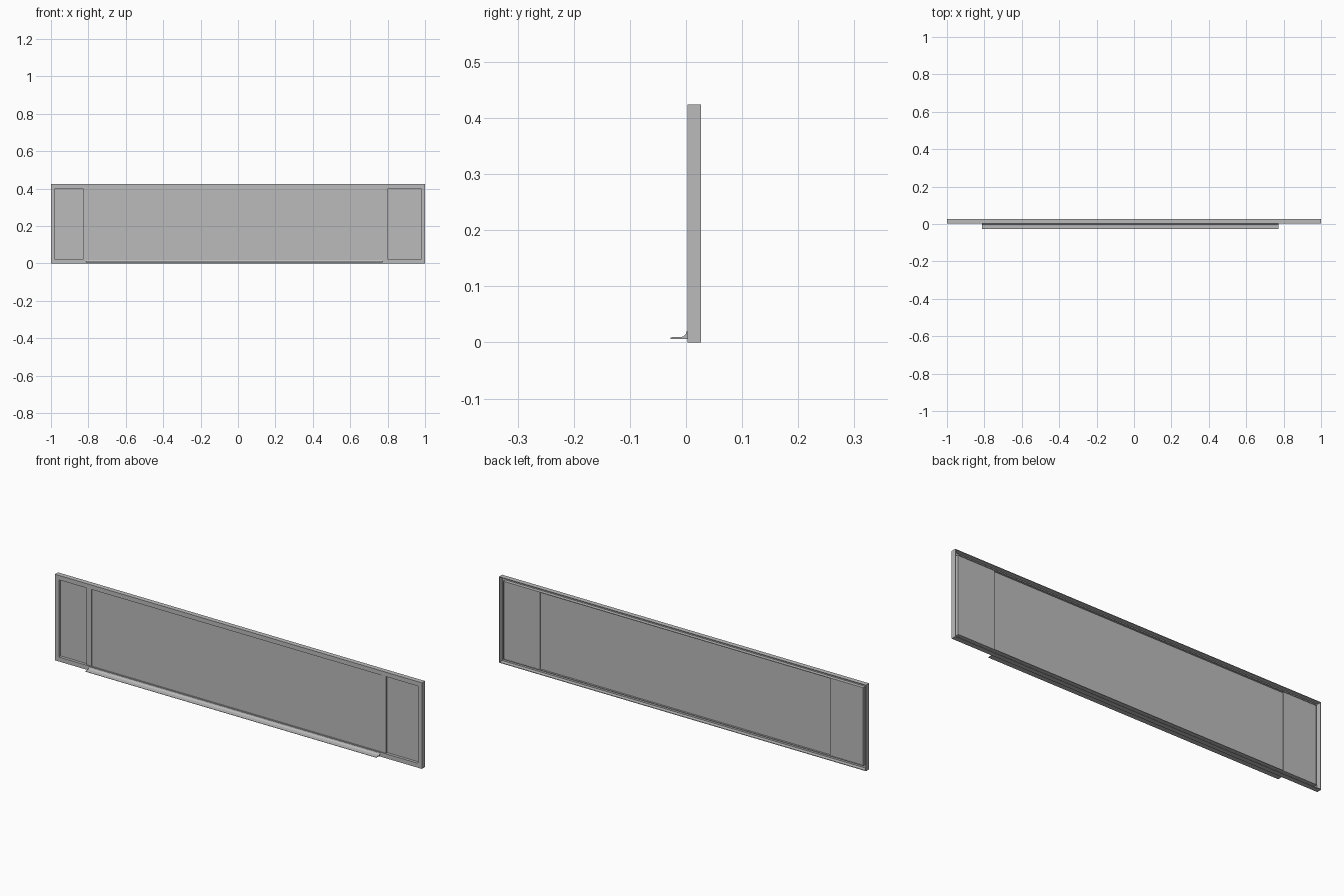
import bpy, bmesh

if "Cube" in bpy.data.objects:
    bpy.data.objects.remove(bpy.data.objects["Cube"])

grey = bpy.data.materials.new("light_grey")
grey.diffuse_color = (0.5, 0.5, 0.5, 1)
grey.use_nodes = True
grey.node_tree.nodes["Principled BSDF"].inputs["Base Color"].default_value = grey.diffuse_color


def finish(name, bm):
    bmesh.ops.recalc_face_normals(bm, faces=bm.faces)
    mesh = bpy.data.meshes.new(name)
    bm.to_mesh(mesh)
    bm.free()
    mesh.materials.append(grey)
    obj = bpy.data.objects.new(name, mesh)
    bpy.context.collection.objects.link(obj)
    return obj


def box(name, x0, x1, y0, y1, z0, z1):
    bm = bmesh.new()
    bmesh.ops.create_cube(bm, size=1)
    for v in bm.verts:
        v.co.x = x1 if v.co.x > 0 else x0
        v.co.y = y1 if v.co.y > 0 else y0
        v.co.z = z1 if v.co.z > 0 else z0
    return finish(name, bm)


def skin(name, rings, closed):
    bm = bmesh.new()
    rows = [[bm.verts.new(p) for p in ring] for ring in rings]
    n = len(rows[0])
    for i in range(len(rows) if closed else len(rows) - 1):
        a, b = rows[i], rows[(i + 1) % len(rows)]
        for j in range(n):
            k = (j + 1) % n
            bm.faces.new((a[j], a[k], b[k], b[j]))
    if not closed:
        bm.faces.new(rows[0])
        bm.faces.new(rows[-1])
    return finish(name, bm)


HEIGHT = 0.424
FRONT, BACK = 0.003, 0.027

# Mitred channel frame, open at the back: (inset from outer edge, y)
profile = [(0, FRONT), (0.022, FRONT), (0.022, 0.023), (0.019, 0.023),
           (0.019, 0.006), (0.003, 0.006), (0.003, BACK), (0, BACK)]
corners = [(-1, 0), (1, 0), (1, 1), (-1, 1)]
skin("outer_frame",
     [[(sx * (1 - d), y, HEIGHT - d if top else d) for d, y in profile]
      for sx, top in corners], True)

# Sliding centre board with a trim strip at each end
LOW, HIGH = 0.02, HEIGHT - 0.02
box("centre_board", -0.802, 0.775, 0.008, 0.014, LOW, HIGH)
box("left_end_strip", -0.83, -0.802, 0.007, 0.015, LOW, HIGH)
box("right_end_strip", 0.775, 0.802, 0.007, 0.015, LOW, HIGH)

# Fixed side boards behind the centre board
box("left_side_board", -0.98, -0.80, 0.017, 0.021, LOW, HIGH)
box("right_side_board", 0.78, 0.98, 0.017, 0.021, LOW, HIGH)

# Tray with a curved rise towards the board
tray = [(-0.028, 0.006), (0.004, 0.006), (0.004, 0.019), (0.001, 0.019),
        (-0.001, 0.014), (-0.005, 0.0105), (-0.010, 0.0095),
        (-0.022, 0.0095), (-0.026, 0.009), (-0.028, 0.008)]
skin("tray", [[(x, y, z) for y, z in tray] for x in (-0.812, 0.773)], False)
